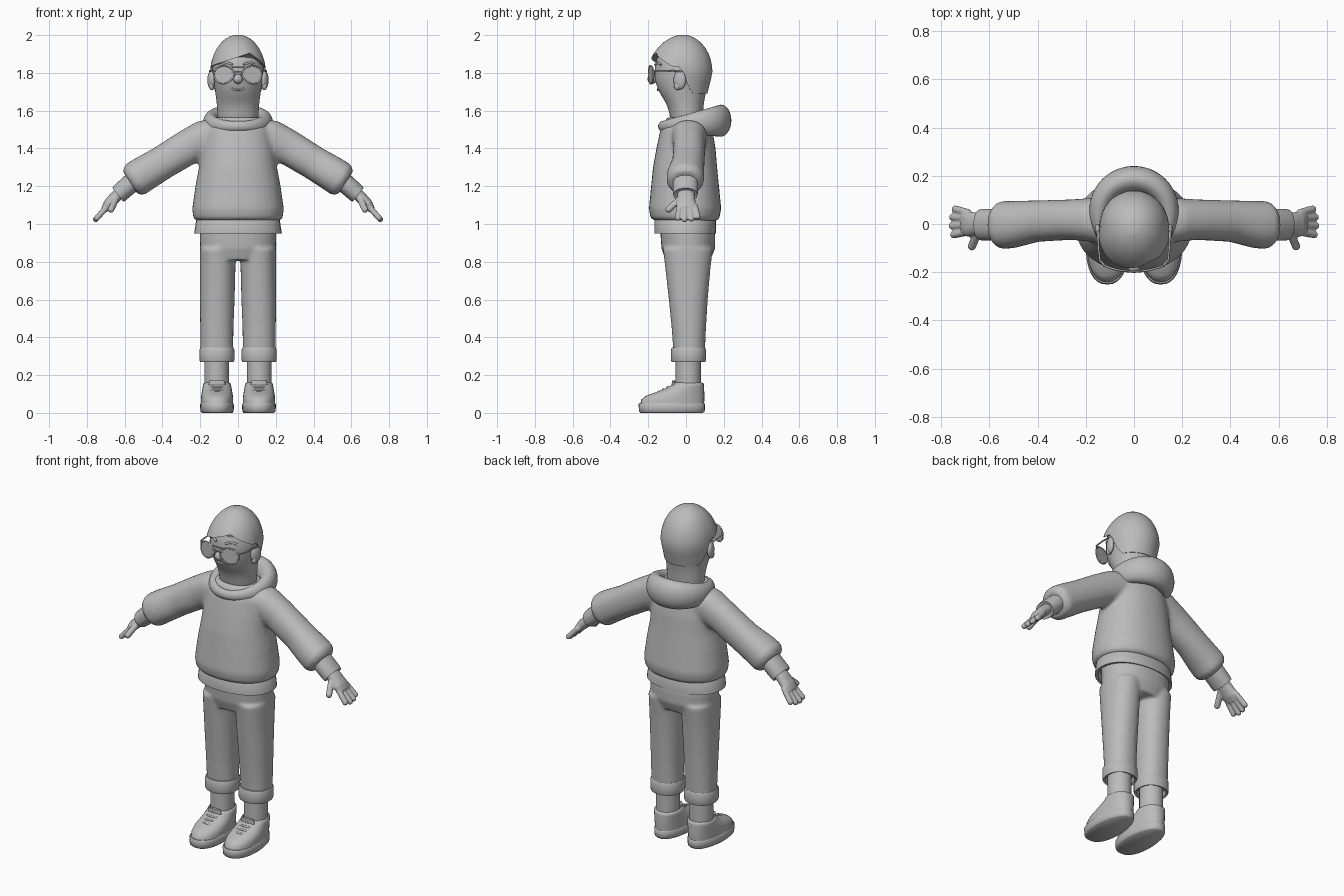
import bpy, bmesh
from math import sin, cos, pi, radians, sqrt, copysign
from mathutils import Vector, Matrix

cube = bpy.data.objects.get("Cube")
if cube:
    bpy.data.objects.remove(cube)

grey = bpy.data.materials.new("matte_grey")
grey.use_nodes = True
grey.diffuse_color = (0.5, 0.5, 0.5, 1)
grey.node_tree.nodes["Principled BSDF"].inputs["Base Color"].default_value = grey.diffuse_color
SIDES = (("right", -1), ("left", 1))


def finish(name, bm, voxel=0, smooth=6, subsurf=0, sharp=50):
    """Turn a bmesh into a shaded object, optionally fused by remeshing."""
    bmesh.ops.recalc_face_normals(bm, faces=bm.faces)
    mesh = bpy.data.meshes.new(name)
    bm.to_mesh(mesh)
    bm.free()
    ob = bpy.data.objects.new(name, mesh)
    bpy.context.collection.objects.link(ob)
    mesh.materials.append(grey)
    if voxel:
        rm = ob.modifiers.new("fuse", "REMESH")
        rm.mode, rm.voxel_size, rm.use_smooth_shade = "VOXEL", voxel, True
        sm = ob.modifiers.new("soften", "SMOOTH")
        sm.factor, sm.iterations = 0.5, smooth
    if subsurf:
        ob.modifiers.new("round", "SUBSURF").levels = subsurf
    bpy.ops.object.select_all(action="DESELECT")
    ob.select_set(True)
    bpy.context.view_layer.objects.active = ob
    if voxel or subsurf:
        bpy.ops.object.shade_smooth()
    else:
        bpy.ops.object.shade_smooth_by_angle(angle=radians(sharp))
    return ob


def skin(bm, rings, closed=False):
    """Bridge rings of points; cap the ends unless the rings form a loop."""
    vs = [[bm.verts.new(p) for p in r] for r in rings]
    n = len(vs[0])
    for i in range(len(vs) if closed else len(vs) - 1):
        a, b = vs[i], vs[(i + 1) % len(vs)]
        for k in range(n):
            bm.faces.new((a[k], a[(k + 1) % n], b[(k + 1) % n], b[k]))
    if not closed:
        bm.faces.new(vs[0])
        bm.faces.new(vs[-1])


def loft(bm, rows, s=1, tilt=0, n=32, p=2.2, heel=0):
    """Rows are x, y, z, half width, half depth; s mirrors, tilt leans in xz."""
    t = radians(tilt)
    rings = []
    for x, y, z, u, v in rows:
        ring = []
        for k in range(n):
            c, d = cos(2 * pi * k / n), sin(2 * pi * k / n)
            c, d = (copysign(abs(q) ** (2 / p), q) for q in (c, d))
            w = c * u * (1 - heel * max(d, 0))
            ring.append((s * (x + w * cos(t)), y + d * v, z + w * sin(t)))
        rings.append(ring)
    skin(bm, rings)


def rod(bm, a, b, r, steps=7):
    """Chain of balls, to be fused."""
    for i in range(steps):
        c = Vector(a).lerp(Vector(b), i / (steps - 1))
        bmesh.ops.create_icosphere(bm, subdivisions=2, radius=r,
                                   matrix=Matrix.Translation(c))


def wire(name, pts, r, cyclic=False):
    cu = bpy.data.curves.new(name, "CURVE")
    cu.dimensions, cu.bevel_depth, cu.bevel_resolution = "3D", r, 3
    cu.use_fill_caps = True
    sp = cu.splines.new("POLY")
    sp.points.add(len(pts) - 1)
    for q, co in zip(sp.points, pts):
        q.co = (*co, 1)
    sp.use_cyclic_u, sp.use_smooth = cyclic, True
    cu.materials.append(grey)
    ob = bpy.data.objects.new(name, cu)
    bpy.context.collection.objects.link(ob)


def ball(name, loc, size, turn=0):
    bm = bmesh.new()
    m = Matrix.Translation(loc) @ Matrix.Rotation(turn, 4, "Z") @ Matrix.Diagonal((*size, 1))
    bmesh.ops.create_uvsphere(bm, u_segments=24, v_segments=16, radius=1, matrix=m)
    finish(name, bm, sharp=180)


# Sweater: torso and both sleeves fused together
bm = bmesh.new()
loft(bm, [(0, 0, 1.015, .215, .16), (0, -.005, 1.03, .237, .182), (0, -.005, 1.08, .243, .192),
          (0, -.005, 1.2, .226, .18), (0, -.005, 1.3, .207, .17), (0, 0, 1.4, .195, .157),
          (0, .002, 1.5, .175, .138), (0, .005, 1.565, .135, .105)])
for _, s in SIDES:
    loft(bm, [(.06, .015, 1.475, .1, .1), (.16, .017, 1.46, .1, .092), (.26, .018, 1.41, .094, .084),
              (.4, .012, 1.325, .09, .086), (.5, -.002, 1.265, .094, .098),
              (.545, -.004, 1.235, .095, .1), (.57, -.004, 1.218, .075, .08)], s, 57)
finish("sweater", bm, .011, 8)

# Sweater hem band
bm = bmesh.new()
loft(bm, [(0, -.005, z, u, v) for z, u, v in
          ((.98, .2, .14), (.952, .215, .148), (.95, .232, .163), (1.03, .22, .163), (1.05, .2, .15))])
finish("sweater_hem", bm)

# Hood: collar roll at the front that swells into a bag at the back
bm = bmesh.new()
rings = []
for i in range(40):
    a = 2 * pi * i / 40
    b = (1 + cos(a)) / 2
    mid = Vector((.138 * sin(a) * (1 + .1 * b), .03 + .155 * cos(a), 1.517 + .03 * b))
    out = Vector((sin(a), cos(a), 0))
    rings.append([mid + out * cos(c) * (.024 + .034 * b) + Vector((0, .015 * b, 1)) * sin(c) * (.028 + .06 * b)
                  for c in (2 * pi * k / 14 for k in range(14))])
skin(bm, rings, closed=True)
finish("hood", bm, subsurf=1)

# Trousers: hips and legs fused together
bm = bmesh.new()
loft(bm, [(0, .01, .81, .17, .12), (0, .012, .87, .2, .142), (0, .01, .94, .203, .145), (0, .005, 1.0, .2, .14)])
for _, s in SIDES:
    loft(bm, [(.112, .017, .3, .086, .082), (.112, .015, .45, .088, .091), (.11, .012, .6, .092, .103),
              (.108, .01, .75, .094, .118), (.106, .01, .87, .096, .132)], s)
finish("trousers", bm, .009, 6)


def shoe_rows(table):
    return [(.111, y, z, u, v) for z, y, u, v in table]


for side, s in SIDES:
    # Rolled trouser cuff
    bm = bmesh.new()
    loft(bm, [(.112, .013, z, .092 + d, .092 + d) for z, d in
              ((.3, -.02), (.275, -.014), (.27, -.003), (.28, .001), (.333, .001), (.345, -.004), (.347, -.014))], s)
    finish(side + "_trouser_cuff", bm)

    # Ankle
    bm = bmesh.new()
    loft(bm, [(.113, .012, z, .065, .067) for z in (.1, .18, .3)], s, p=2)
    finish(side + "_ankle", bm)

    # Shoe sole, upper and padded collar
    bm = bmesh.new()
    loft(bm, shoe_rows(((0, -.075, .08, .165), (.008, -.075, .088, .174), (.045, -.075, .09, .176),
                        (.052, -.075, .085, .171))), s, p=2.4, heel=.15)
    finish(side + "_shoe_sole", bm)
    bm = bmesh.new()
    loft(bm, shoe_rows(((.045, -.073, .085, .169), (.07, -.07, .085, .167), (.09, -.058, .084, .156),
                        (.107, -.035, .081, .132), (.125, -.012, .078, .108), (.142, .005, .075, .09),
                        (.155, .012, .073, .082), (.16, .012, .064, .072), (.145, .012, .06, .066))),
         s, p=2.3, heel=.1)
    finish(side + "_shoe_upper", bm, sharp=75)
    bm = bmesh.new()
    loft(bm, [(.111, -.06, .125, .04, .012), (.111, -.064, .15, .045, .012), (.111, -.066, .172, .038, .008)], s)
    finish(side + "_shoe_tongue", bm)

    # Laces and side stitching
    for i in range(4):
        y, z = -.075 - .025 * i, .15 - .0125 * i
        wire(f"{side}_lace_{i + 1}", [(s * .111 + dx, y + abs(dx) * .3, z - 5 * dx * dx)
                                      for dx in (-.05, -.03, -.01, .01, .03, .05)], .006)

    # Sleeve cuff
    bm = bmesh.new()
    loft(bm, [(.55, -.003, 1.23, .052, .066), (.625, -.003, 1.165, .05, .066),
              (.636, -.003, 1.154, .047, .063), (.634, -.003, 1.156, .036, .052)], s, 51)
    finish(side + "_sleeve_cuff", bm)

    # Hand with four fingers and a thumb
    bm = bmesh.new()
    loft(bm, [(.61, 0, 1.18, .03, .045), (.65, 0, 1.142, .031, .046), (.685, 0, 1.105, .029, .053),
              (.708, .002, 1.078, .02, .05)], s, 43, 20)
    for y, reach in ((-.04, .9), (-.007, 1), (.026, .96), (.056, .8)):
        rod(bm, (s * .69, y * .85, 1.095), (s * (.69 + .063 * reach), y * 1.1, 1.095 - .07 * reach), .0165)
    rod(bm, (s * .645, -.03, 1.135), (s * .672, -.092, 1.077), .0185)
    finish(side + "_hand", bm, .0055, 3)

    # Ear
    ball(side + "_ear", (s * .142, -.033, 1.762), (.018, .034, .05), s * -.3)
    ball(side + "_ear_lobe", (s * .14, -.045, 1.73), (.014, .018, .022))

    # Aviator lens, rim and temple arm
    rim = []
    for k in range(32):
        a = 2 * pi * k / 32
        x = .072 + .053 * cos(a) - .008 * sin(a) * (1 - cos(a)) * .5
        z = 1.79 + .047 * sin(a) + (.006 * cos(a) if sin(a) > 0 else -.004 * cos(a))
        rim.append(Vector((s * x, -.197 + 1.6 * x * x, z)))
    bm = bmesh.new()
    skin(bm, [[v + Vector((0, d, 0)) for v in rim] for d in (-.002, .002)])
    finish(side + "_lens", bm)
    wire(side + "_lens_rim", rim, .0045, True)
    wire(side + "_temple_arm", [(s * .122, -.172, 1.81), (s * .142, -.15, 1.812), (s * .148, -.09, 1.812),
                                (s * .15, -.03, 1.808), (s * .148, -.01, 1.79)], .0045)

for z in (1.805, 1.829):
    wire("glasses_bridge", [(x, -.196 + x * x, z) for x in (-.035, -.015, .015, .035)], .004)

# Head profile: height, centre depth, half width, half depth
PROFILE = [(1.48, .004, .108, .084), (1.6, .002, .109, .088), (1.65, -.008, .114, .104),
           (1.7, -.019, .121, .126), (1.75, -.021, .13, .142), (1.8, -.018, .138, .15)]


def head_at(z):
    if z >= 1.8:
        f = sqrt(max(0, 1 - ((z - 1.8) / .188) ** 2))
        return -.018, .138 * f, .15 * f
    for lo, hi in zip(PROFILE, PROFILE[1:]):
        if z <= hi[0]:
            t = (z - lo[0]) / (hi[0] - lo[0])
            return tuple(p + (q - p) * t for p, q in zip(lo[1:], hi[1:]))


def face_point(x, z, lift):
    cy, rx, ry = head_at(z)
    return (x, cy - ry * sqrt(1 - (x / rx) ** 2) - lift, z)


# Head and neck
bm = bmesh.new()
levels = [r[0] for r in PROFILE] + [1.8 + .187 * sin(pi / 2 * k / 8) for k in range(1, 9)]
loft(bm, [(0, cy, z, rx, ry) for z in levels for cy, rx, ry in [head_at(z)]], p=2.1)
finish("head", bm, subsurf=1)

# Hair: cap with a parted fringe at the front and a low nape line
bm = bmesh.new()
rings = []
N, STEPS = 56, 12
for j in range(STEPS + 1):
    ring = []
    for i in range(N):
        a = 2 * pi * i / N
        c, d = sin(a), -cos(a)          # d is -1 at the front, +1 at the back
        x = .14 * c
        front = 1.905 - (.36 if x < .06 else .85) * abs(x - .06)
        back = 1.69 + .14 * max(0, min(1, (.45 - d) / .5)) ** 1.5
        blend = max(0, min(1, (d + .55) / .35))
        line = front * (1 - blend) + back * blend
        t = j / STEPS
        z = line + (1.987 - line) * sin(t * pi / 2)
        cy, rx, ry = head_at(z)
        puff = .008 + .022 * max(0, -d) * (1 - t) ** 1.5
        ring.append((c * (rx + puff), cy + d * (ry + puff), z + .013 * t))
    rings.append(ring)
inner = [(x * .9, -.018 + (y + .018) * .9, z + .004) for x, y, z in rings[0]]
skin(bm, [inner] + rings)
finish("hair", bm, sharp=60)

# Nose, brows and mouth
ball("nose", (0, -.178, 1.768), (.026, .026, .026))
for side, s in SIDES:
    wire(side + "_eyebrow", [face_point(s * x, 1.848 + z, .003) for x, z in
                             ((.03, -.004), (.05, .004), (.07, .004), (.088, -.006))], .006)
wire("mouth", [face_point(x / 1000, 1.709 + x * x * 8e-6, .001) for x in range(-34, 35, 4)], .005)
